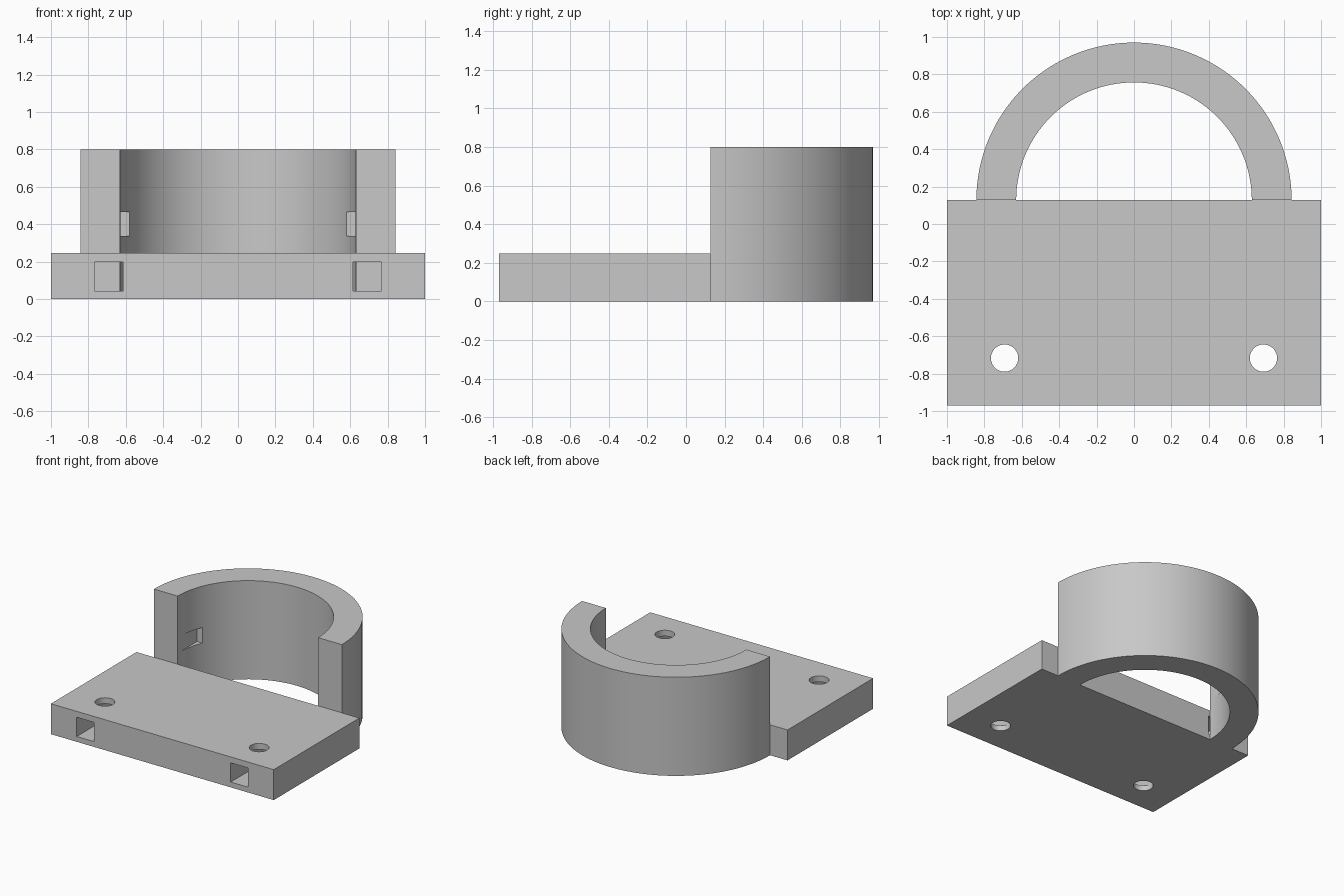
import bpy, bmesh
from math import pi, sin, cos
from mathutils import Matrix, Vector

cube = bpy.data.objects.get("Cube")
if cube:
    bpy.data.objects.remove(cube, do_unlink=True)

FRONT, JOIN = -0.97, 0.127
PLATE_H, RING_H = 0.247, 0.80
OUTER, INNER = 0.843, 0.63
SEGMENTS = 64

grey = bpy.data.materials.new("plain grey")
grey.use_nodes = True
colour = (0.578, 0.578, 0.578, 1)
grey.diffuse_color = colour
grey.node_tree.nodes["Principled BSDF"].inputs["Base Color"].default_value = colour


def finish(name, bm):
    bmesh.ops.recalc_face_normals(bm, faces=bm.faces)
    mesh = bpy.data.meshes.new(name)
    bm.to_mesh(mesh)
    bm.free()
    mesh.materials.append(grey)
    obj = bpy.data.objects.new(name, mesh)
    bpy.context.collection.objects.link(obj)
    return obj


def box(name, low, high):
    low, high = Vector(low), Vector(high)
    bm = bmesh.new()
    bmesh.ops.create_cube(bm, size=1, matrix=Matrix.Translation((low + high) / 2)
                          @ Matrix.Diagonal((*(high - low), 1)))
    return finish(name, bm)


def cylinder(name, x, y, radius):
    bm = bmesh.new()
    bmesh.ops.create_cone(bm, cap_ends=True, segments=48, radius1=radius, radius2=radius,
                          depth=1, matrix=Matrix.Translation((x, y, 0)))
    return finish(name, bm)


def cut(target, cutter):
    cutter.hide_render = True
    mod = target.modifiers.new("cut", 'BOOLEAN')
    mod.operation, mod.solver, mod.object = 'DIFFERENCE', 'EXACT', cutter
    select(target)
    bpy.ops.object.modifier_apply(modifier=mod.name)
    bpy.data.objects.remove(cutter, do_unlink=True)


def select(obj):
    bpy.ops.object.select_all(action='DESELECT')
    obj.select_set(True)
    bpy.context.view_layer.objects.active = obj


# Half ring: a C-shaped outline raised to full height
angles = [pi * i / SEGMENTS for i in range(SEGMENTS + 1)]
outline = [(OUTER, a) for a in angles] + [(INNER, a) for a in reversed(angles)]
bm = bmesh.new()
face = bm.faces.new([bm.verts.new((r * cos(a), JOIN + r * sin(a), 0)) for r, a in outline])
raised = bmesh.ops.extrude_face_region(bm, geom=[face])
bmesh.ops.translate(bm, vec=(0, 0, RING_H),
                    verts=[v for v in raised["geom"] if isinstance(v, bmesh.types.BMVert)])
half_ring = finish("half_ring", bm)

# Flat mounting plate
plate = box("mounting_plate", (-1, FRONT, 0), (1, JOIN, PLATE_H))

for side in (-1, 1):
    # Square channel along the plate
    xs = sorted((side * 0.614, side * 0.768))
    cut(plate, box("channel", (xs[0], FRONT - 0.1, 0.043), (xs[1], JOIN + 0.1, 0.199)))
    # Round screw hole
    cut(plate, cylinder("screw_hole", side * 0.692, -0.717, 0.073))
    # Shallow pocket in the ring's inner wall
    xs = sorted((side * 0.5, side * 0.628))
    cut(half_ring, box("pocket", (xs[0], JOIN + 0.02, 0.338), (xs[1], 0.373, 0.464)))

for obj in (half_ring, plate):
    select(obj)
    bpy.ops.object.shade_smooth_by_angle(angle=pi / 6)
